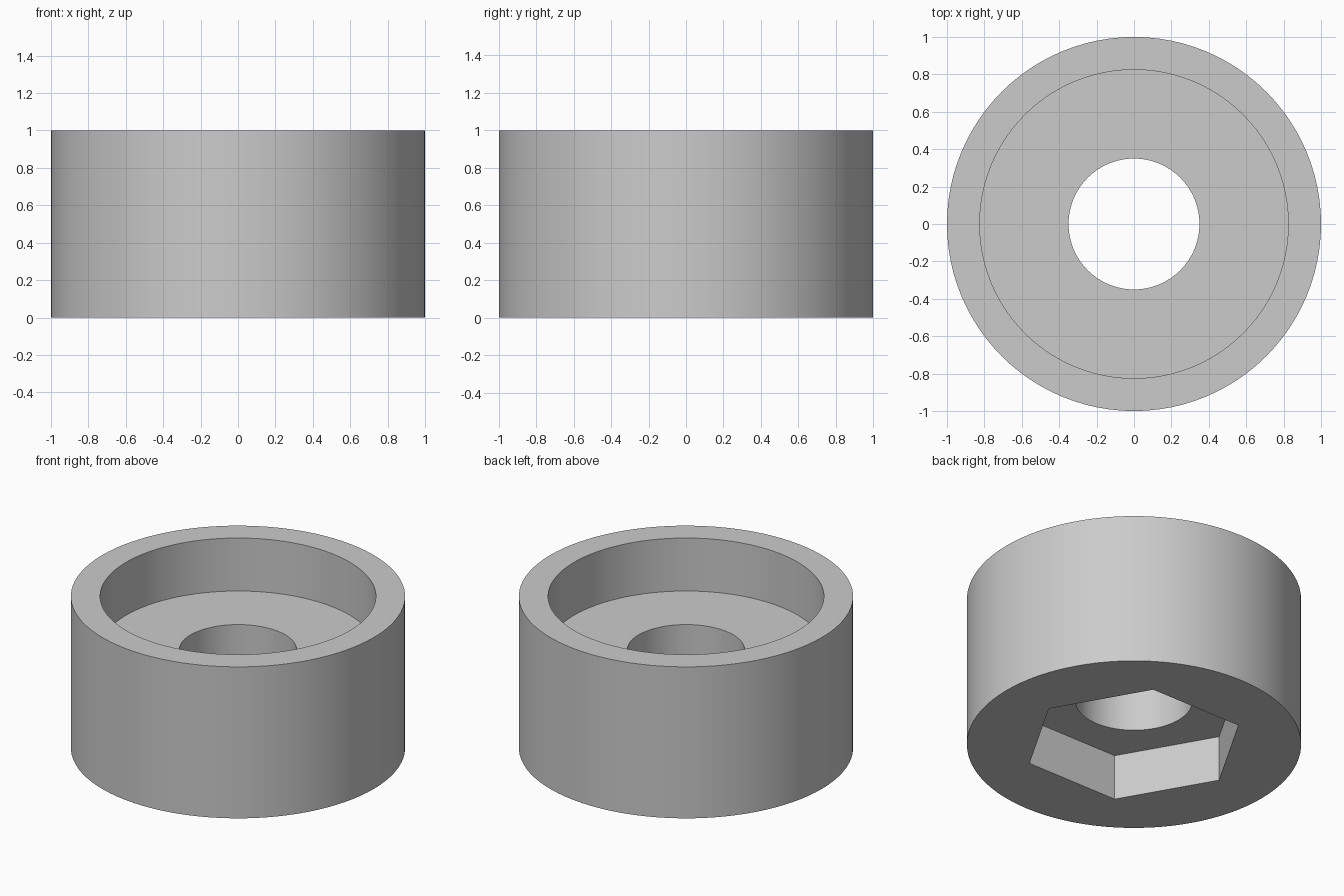
import bpy
import bmesh
from math import cos, sin, radians, tau

cube = bpy.data.objects.get("Cube")
if cube:
    bpy.data.objects.remove(cube, do_unlink=True)

SEGMENTS = 96


def circle(radius):
    return lambda angle: radius


def hexagon(radius):
    # Polar outline with corners on the x axis
    half = radians(30)
    return lambda angle: radius * cos(half) / cos(angle % (2 * half) - half)


# Closed section from the outer base, over the rim, down the bore to the nut pocket
section = [
    (circle(1.0), 0.0),
    (circle(1.0), 1.0),
    (circle(0.825), 1.0),
    (circle(0.825), 0.65),
    (circle(0.35), 0.65),
    (circle(0.35), 0.3),
    (hexagon(0.665), 0.3),
    (hexagon(0.665), 0.0),
]

# Loft the section around the z axis
bm = bmesh.new()
rings = []
for outline, z in section:
    ring = []
    for i in range(SEGMENTS):
        a = tau * i / SEGMENTS
        r = outline(a)
        ring.append(bm.verts.new((r * cos(a), r * sin(a), z)))
    rings.append(ring)
for k, lower in enumerate(rings):
    upper = rings[(k + 1) % len(rings)]
    for i in range(SEGMENTS):
        j = (i + 1) % SEGMENTS
        bm.faces.new((lower[i], lower[j], upper[j], upper[i]))
bmesh.ops.recalc_face_normals(bm, faces=bm.faces)

mesh = bpy.data.meshes.new("round_foot")
bm.to_mesh(mesh)
bm.free()
foot = bpy.data.objects.new("round_foot", mesh)
bpy.context.collection.objects.link(foot)

# Plain grey material
grey = bpy.data.materials.new("light_grey")
grey.use_nodes = True
colour = (0.6, 0.6, 0.6, 1.0)
grey.diffuse_color = colour
for node in grey.node_tree.nodes:
    if node.type == "BSDF_PRINCIPLED":
        node.inputs["Base Color"].default_value = colour
mesh.materials.append(grey)

# Smooth round walls, crisp rims and pocket corners
bpy.ops.object.select_all(action="DESELECT")
foot.select_set(True)
bpy.context.view_layer.objects.active = foot
bpy.ops.object.shade_smooth_by_angle(angle=radians(30))
